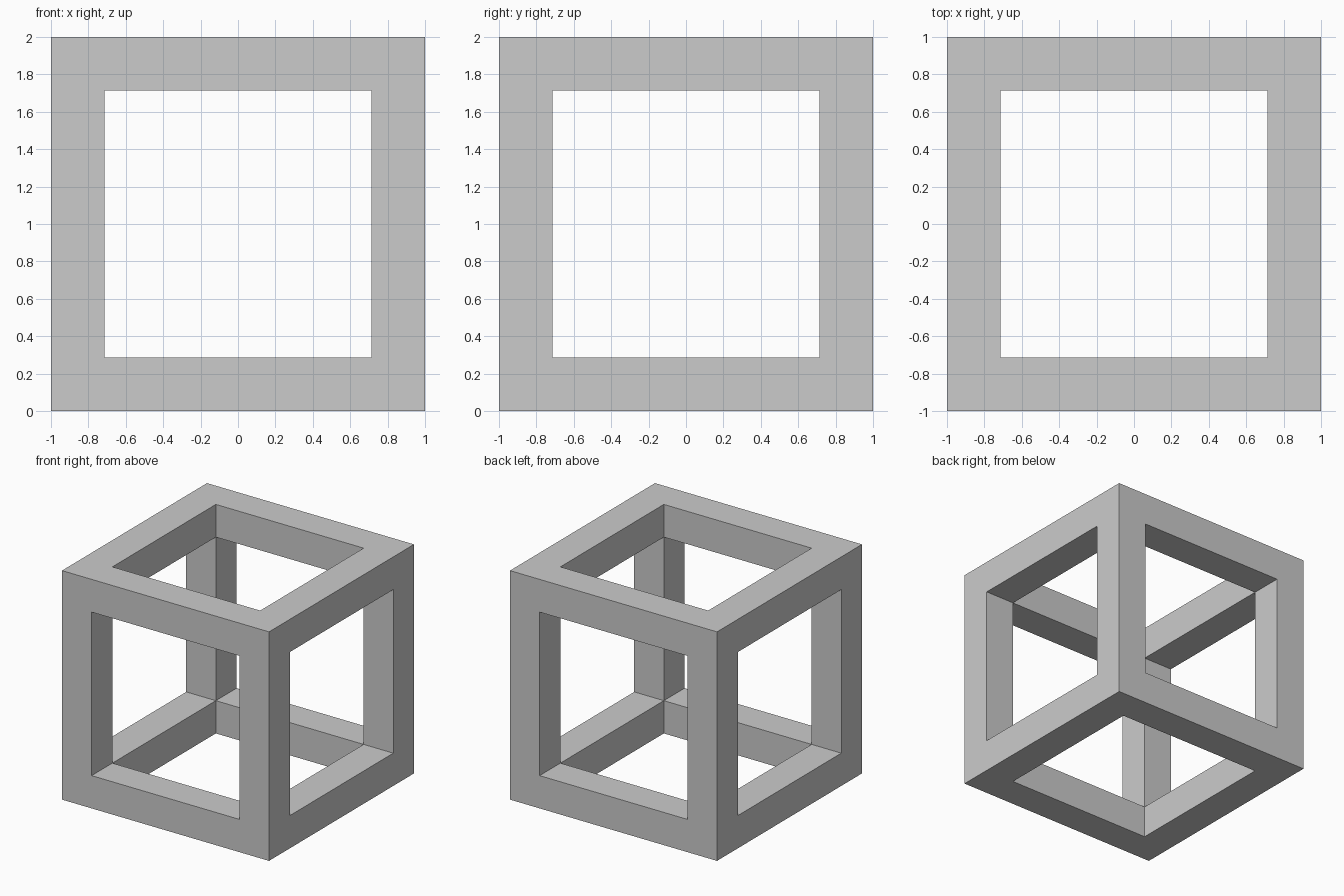
import bpy, bmesh
from itertools import product
from mathutils import Vector

if "Cube" in bpy.data.objects:
    bpy.data.objects.remove(bpy.data.objects["Cube"])

HALF = 1.0
BAR = 0.286
cuts = [-HALF, -HALF + BAR, HALF - BAR, HALF]


def solid(cell):
    # A 3x3x3 cell belongs to the frame when it lies on a cube edge or corner
    return all(0 <= i <= 2 for i in cell) and sum(i != 1 for i in cell) >= 2


# Open cube frame: keep only the faces between solid and empty cells
bm = bmesh.new()
for cell in product(range(3), repeat=3):
    if not solid(cell):
        continue
    for axis, side in product(range(3), (0, 1)):
        neighbour = list(cell)
        neighbour[axis] += 1 if side else -1
        if solid(neighbour):
            continue
        u, v = (axis + 1) % 3, (axis + 2) % 3
        loop = [(0, 0), (1, 0), (1, 1), (0, 1)]
        if not side:
            loop.reverse()
        verts = []
        for du, dv in loop:
            idx = list(cell)
            idx[axis] += side
            idx[u] += du
            idx[v] += dv
            co = Vector([cuts[i] for i in idx])
            co.z += HALF
            verts.append(bm.verts.new(co))
        bm.faces.new(verts)
bmesh.ops.remove_doubles(bm, verts=bm.verts[:], dist=1e-4)

mesh = bpy.data.meshes.new("cube_frame")
bm.to_mesh(mesh)
bm.free()
frame = bpy.data.objects.new("cube_frame", mesh)
bpy.context.collection.objects.link(frame)
